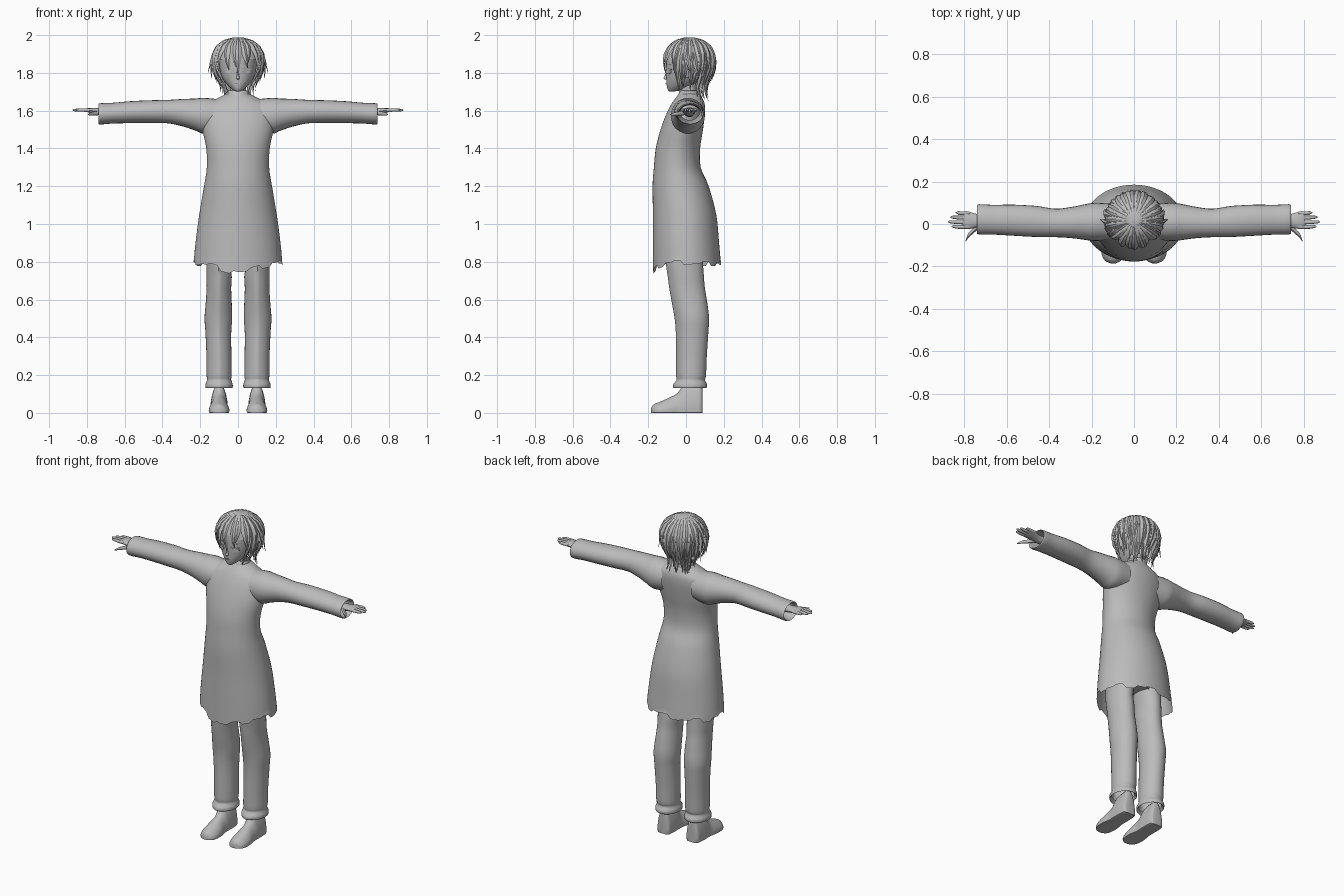
import bpy, math, random
from mathutils import Vector

random.seed(4)
if "Cube" in bpy.data.objects:
    bpy.data.objects.remove(bpy.data.objects["Cube"])

grey = bpy.data.materials.new("plain grey")
grey.use_nodes = True
GREY = (0.5, 0.5, 0.5, 1)
grey.diffuse_color = GREY
grey.node_tree.nodes["Principled BSDF"].inputs["Base Color"].default_value = GREY


def make(name, verts, faces, angle=40):
    mesh = bpy.data.meshes.new(name)
    mesh.from_pydata([tuple(v) for v in verts], [], faces)
    mesh.materials.append(grey)
    ob = bpy.data.objects.new(name, mesh)
    bpy.context.collection.objects.link(ob)
    bpy.ops.object.select_all(action='DESELECT')
    ob.select_set(True)
    bpy.context.view_layer.objects.active = ob
    bpy.ops.object.mode_set(mode='EDIT')
    bpy.ops.mesh.select_all(action='SELECT')
    bpy.ops.mesh.normals_make_consistent(inside=False)
    bpy.ops.object.mode_set(mode='OBJECT')
    bpy.ops.object.shade_smooth_by_angle(angle=math.radians(angle))
    return ob


def spline(rows, steps):
    """Catmull-Rom interpolation of equal-length rows."""
    rows = [Vector(r) for r in rows]
    out = []
    for i in range(len(rows) - 1):
        a, b = rows[max(i - 1, 0)], rows[i]
        c, d = rows[i + 1], rows[min(i + 2, len(rows) - 1)]
        for k in range(steps):
            t = k / steps
            out.append(0.5 * (2 * b + (c - a) * t + (2 * a - 5 * b + 4 * c - d) * t ** 2
                              + (3 * b - a - 3 * c + d) * t ** 3))
    return out + [rows[-1]]


def skin(rings, cap=True):
    n = len(rings[0])
    verts = [v for r in rings for v in r]
    faces = [(i * n + j, i * n + (j + 1) % n, (i + 1) * n + (j + 1) % n, (i + 1) * n + j)
             for i in range(len(rings) - 1) for j in range(n)]
    if cap:
        faces += [tuple(range(n)), tuple(range(len(verts) - n, len(verts)))]
    return verts, faces


def upright(name, rows, n=32, steps=4, cap=True, side=1, crease=0, hem=None):
    """Rows are z, x centre, half width, front y, back y."""
    rings = []
    rows = spline(rows, steps)
    for i, (z, cx, rx, front, back) in enumerate(rows):
        ring = []
        for j in range(n):
            a = math.tau * j / n
            k = 1 + crease * max(0, math.cos(a)) ** 30
            low = hem(j) if hem and i == 0 else 0
            ring.append((side * (cx + rx * math.sin(a)),
                         (front + back) / 2 - (back - front) / 2 * math.cos(a) * k, z + low))
        rings.append(ring)
    return make(name, *skin(rings, cap))


def sideways(name, rows, side, n=24, steps=4, cap=True):
    """Rows are x, y centre, z centre, half depth, half height."""
    rings = [[(side * x, y + ry * math.cos(math.tau * j / n), z + rz * math.sin(math.tau * j / n))
              for j in range(n)] for x, y, z, ry, rz in spline(rows, steps)]
    return make(name, *skin(rings, cap))


# Long coat, open below, with a torn hem
def torn(j):
    front = max(0, math.cos(math.tau * j / 64)) ** 6
    return -0.045 * front + (0, 0.012, -0.012, 0.006, 0.016, -0.006)[j // 3 % 6]


upright("coat", [(.79, 0, .235, -.175, .185), (.9, 0, .225, -.175, .175), (1.05, 0, .205, -.175, .16),
                 (1.2, 0, .18, -.177, .12), (1.3, 0, .165, -.17, .078), (1.4, 0, .168, -.16, .075),
                 (1.5, 0, .188, -.135, .09), (1.58, 0, .195, -.105, .1), (1.63, 0, .175, -.08, .1),
                 (1.66, 0, .12, -.06, .09), (1.69, 0, .06, -.035, .075)],
        n=64, cap=False, hem=torn)
upright("collar", [(1.655, 0, .075, -.062, .09), (1.68, 0, .063, -.045, .08),
                   (1.705, 0, .058, -.03, .078), (1.70, 0, .05, -.025, .07)], cap=False)
upright("neck", [(1.6, 0, .045, -.03, .06), (1.7, 0, .042, -.03, .055), (1.8, 0, .045, -.04, .06)])
upright("hips", [(.88, 0, .1, -.08, .08), (.96, 0, .16, -.12, .11), (1.1, 0, .16, -.13, .1),
                 (1.25, 0, .13, -.11, .06)])

for side, word in ((1, "left"), (-1, "right")):
    # Sleeves turn inward at the cuff
    sideways(word + "_sleeve", [(.1, .01, 1.575, .085, .085), (.18, .01, 1.573, .09, .095),
             (.23, .009, 1.58, .084, .084), (.29, .007, 1.589, .074, .073), (.37, .005, 1.595, .067, .062),
             (.46, .012, 1.595, .073, .06), (.57, .018, 1.592, .073, .058), (.66, .02, 1.587, .07, .055),
             (.73, .022, 1.583, .071, .056), (.732, .022, 1.583, .063, .049),
             (.68, .022, 1.585, .058, .044), (.6, .02, 1.59, .05, .04)], side, cap=False)
    # Hands
    sideways(word + "_palm", [(.6, .018, 1.592, .03, .026), (.7, .015, 1.593, .026, .023),
             (.74, .015, 1.596, .032, .018), (.785, .018, 1.602, .042, .013),
             (.805, .02, 1.603, .036, .007)], side, n=16)
    for finger, y, tip in (("index", -.014, .86), ("middle", .008, .875), ("ring", .03, .865),
                           ("little", .051, .84)):
        sideways(f"{word}_{finger}_finger", [(.775, y, 1.602, .009, .009), (.82, y, 1.603, .009, .009),
                 (tip - .012, y + .002, 1.603, .007, .007), (tip, y + .002, 1.603, .002, .002)], side, n=10)
    sideways(word + "_thumb", [(.72, .0, 1.59, .014, .013), (.755, -.03, 1.585, .013, .011),
             (.78, -.055, 1.582, .011, .009), (.793, -.082, 1.58, .003, .003)], side, n=10)

    # Trousers with a front crease and gathered cuffs
    upright(word + "_trouser_leg", [(.15, .1, .06, -.045, .09), (.132, .1, .07, -.06, .108),
            (.15, .1, .072, -.062, .112), (.175, .1, .064, -.045, .1), (.2, .1, .066, -.047, .106),
            (.3, .101, .066, -.047, .11), (.42, .104, .068, -.048, .118), (.5, .104, .073, -.054, .122),
            (.58, .102, .069, -.068, .113), (.66, .101, .065, -.082, .1), (.72, .1, .067, -.09, .095),
            (.8, .103, .064, -.1, .09), (.95, .09, .075, -.105, .09)],
            side=side, crease=.07, cap=False)

    # Shoes: cross-sections run from heel to toe
    rings = []
    for y, cx, w, top in spline([(.088, .1, .02, .1), (.08, .1, .04, .155), (.04, .1, .046, .16),
                                 (-.01, .1, .046, .15), (-.045, .1, .046, .105), (-.09, .1, .054, .08),
                                 (-.14, .1, .053, .058), (-.172, .099, .038, .044),
                                 (-.185, .098, .012, .025)], 4):
        rings.append([(side * (cx + w * math.cos(a) * (1 - .18 * max(0, math.sin(a)))), y,
                       max(0, top * (.22 + .78 * math.sin(a))))
                      for a in (math.tau * j / 24 for j in range(24))])
    make(word + "_shoe", *skin(rings))

# Head with a pointed chin and a small nose
upright("head", [(1.702, 0, .012, -.088, -.06), (1.712, 0, .03, -.097, -.01), (1.74, 0, .06, -.103, .05),
                 (1.78, 0, .085, -.105, .085), (1.83, 0, .098, -.108, .11), (1.89, 0, .1, -.105, .12),
                 (1.94, 0, .08, -.08, .1), (1.97, 0, .03, -.03, .05)], n=40)
upright("nose", [(1.764, 0, .003, -.108, -.098), (1.771, 0, .009, -.119, -.095),
                 (1.785, 0, .006, -.113, -.095), (1.8, 0, .003, -.107, -.097)], n=12)


def face_y(x):
    return -.108 * math.sqrt(max(0, 1 - (x / .098) ** 2)) - .001


# Thin eye, brow and mouth plates following the face
def plate(name, cx, cz, w, h, lean=0):
    pts = [(cx + w * math.cos(math.tau * k / 20), cz + h * math.sin(math.tau * k / 20)
            + lean * math.cos(math.tau * k / 20)) for k in range(20)]
    make(name, *skin([[(x, face_y(x) - d, z) for x, z in pts] for d in (-.004, .002)]))


for side, word in ((1, "left"), (-1, "right")):
    plate(word + "_eye", side * .045, 1.806, .021, .013)
    plate(word + "_upper_lash", side * .046, 1.82, .025, .003, -.003 * side)
    plate(word + "_brow", side * .045, 1.845, .024, .0025, -.003 * side)
plate("mouth", 0, 1.745, .013, .002)

# Skull cap of hair, opened over the face
n, rings = 40, []
for i in range(1, 16):
    th = math.pi * .68 * i / 15
    rings.append([(.122 * math.sin(th) * math.sin(math.tau * j / n),
                   .022 - .125 * math.sin(th) * math.cos(math.tau * j / n),
                   1.85 + .138 * math.cos(th)) for j in range(n)])
verts, faces = skin(rings, False)
faces = [f for f in faces if not any(verts[i][2] < 1.87 and verts[i][1] < -.03 for i in f)]
faces.append(tuple(range(n)))
make("hair_cap", verts, faces)

# Hair locks hang on a profile of radius against height
PROFILE = [(1.988, .012), (1.975, .058), (1.945, .098), (1.9, .126), (1.86, .135), (1.81, .13),
           (1.77, .112), (1.73, .092), (1.69, .088), (1.64, .1)]


def radius(z):
    for (z0, r0), (z1, r1) in zip(PROFILE, PROFILE[1:]):
        if z >= z1:
            t = min(max((z0 - z) / (z0 - z1), 0), 1)
            return r0 + (r1 - r0) * t
    return PROFILE[-1][1]


def lock(name, az, end, width, lift=0, flick=0, twist=0, start=1.988):
    """A flat tapering lock; azimuth 0 is the front, 90 the model's left."""
    rings, count = [], 16
    for i in range(count + 1):
        t = i / count
        z = start + (end - start) * t ** 1.5
        a = math.radians(az + twist * t ** 3)
        out = Vector((math.sin(a), -math.cos(a), 0))
        across = Vector((math.cos(a), math.sin(a), 0))
        r = radius(z) + lift * math.sin(math.pi * min(t * 1.3, 1)) + flick * t ** 5
        centre = Vector((0, .018, z)) + out * r
        w = width * min(1, .25 + 2 * t) * (1 - t ** 3) + .0005
        thick = .011 * (1 - t ** 2) + .0005
        rings.append([centre + across * w * x + out * thick * y
                      for x, y in ((-1, -.5), (-.5, .5), (0, 1), (.5, .5), (1, -.5), (0, -.8))])
    make(name, *skin(rings), angle=30)


# Fringe
for k, (az, end, twist) in enumerate([(-62, 1.80, 12), (-46, 1.835, -10), (-30, 1.815, 8), (-14, 1.83, 10),
                                      (2, 1.785, -4), (15, 1.825, 8), (30, 1.84, -10), (47, 1.81, 8),
                                      (62, 1.795, -12)]):
    lock(f"fringe_lock_{k}", az, end, .022, .004, 0, twist)
# Long locks framing the face, and flicks beside the ears
for side, word in ((1, "left"), (-1, "right")):
    lock(word + "_cheek_lock", side * 66, 1.69, .02, .002, -.012, -side * 22)
    lock(word + "_temple_lock", side * 76, 1.725, .022, .004, 0, -side * 10)
    lock(word + "_upper_flick", side * 84, 1.795, .02, .004, .036, side * 8)
    lock(word + "_lower_flick", side * 98, 1.765, .02, .002, .04, side * 12)
# Layers round the sides and back
for layer, (count, low, lift) in enumerate([(14, 1.80, .008), (15, 1.755, .003), (13, 1.71, -.002)]):
    for k in range(count):
        az = 78 + 204 * (k + .5 * (layer % 2)) / (count - 1)
        lock(f"back_lock_{layer}_{k}", az, low + random.uniform(-.025, .02), .023, lift,
             random.uniform(0, .014), random.uniform(-12, 12))
# Nape tuft
for k in range(11):
    lock(f"nape_lock_{k}", 125 + 11 * k, 1.66 + random.uniform(-.012, .02), .018, -.01,
         random.uniform(-.005, .012), random.uniform(-10, 10), 1.88)
